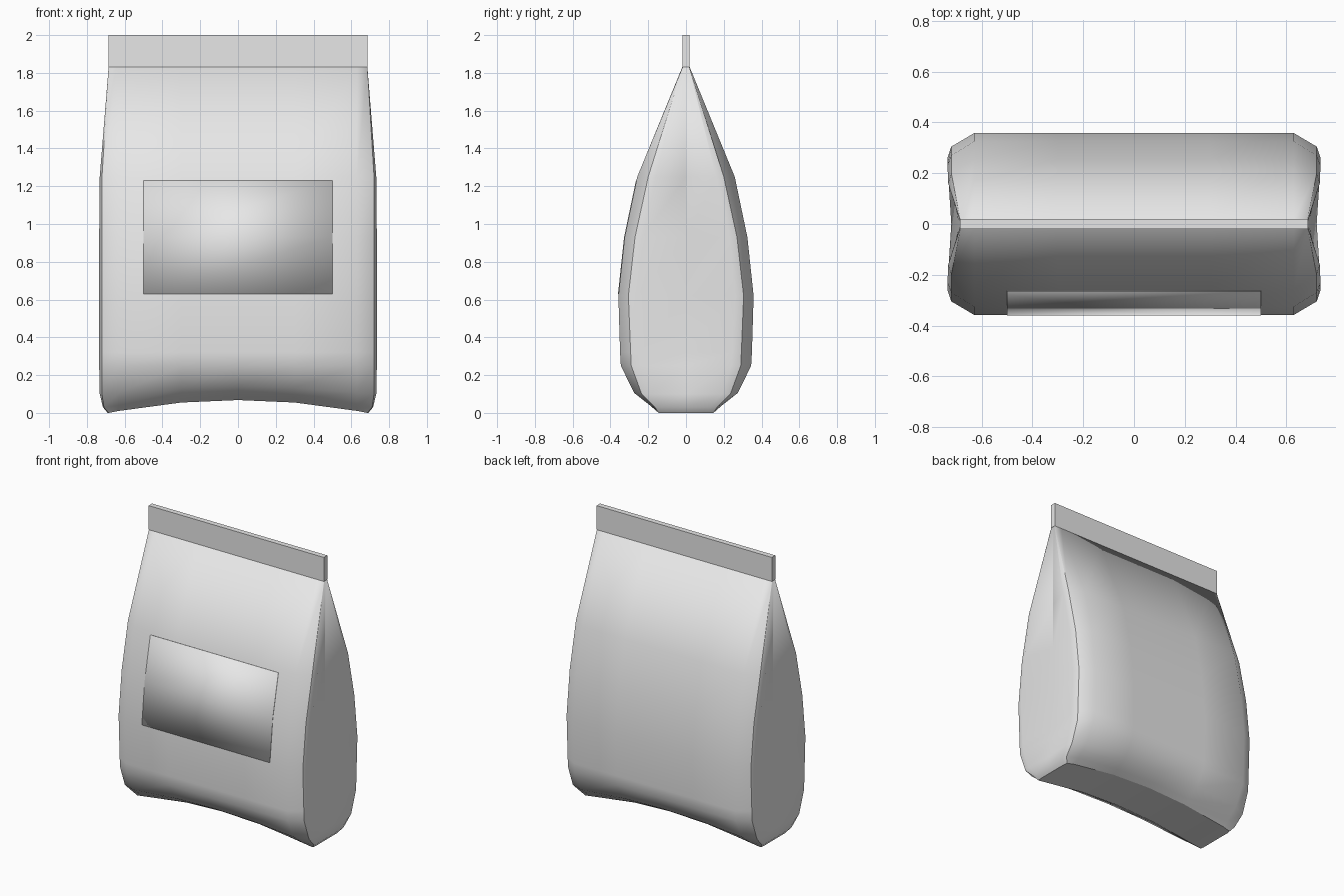
import bpy, bmesh

if "Cube" in bpy.data.objects:
    bpy.data.objects.remove(bpy.data.objects["Cube"], do_unlink=True)

grey = bpy.data.materials.new("plain_grey")
grey.use_nodes = True
colour = (0.8, 0.8, 0.8, 1)
grey.diffuse_color = colour
grey.node_tree.nodes["Principled BSDF"].inputs["Base Color"].default_value = colour


def finish(name, bm):
    bmesh.ops.recalc_face_normals(bm, faces=bm.faces)
    mesh = bpy.data.meshes.new(name)
    bm.to_mesh(mesh)
    bm.free()
    mesh.materials.append(grey)
    obj = bpy.data.objects.new(name, mesh)
    bpy.context.collection.objects.link(obj)
    return obj


# Bag sections: height, face depth, crease (x, y), side (x, y), fold x
SECTIONS = [
    (0.00, 0.15, 0.685, 0.145, 0.69, 0.12, 0.69),
    (0.03, 0.19, 0.71, 0.165, 0.715, 0.13, 0.715),
    (0.10, 0.275, 0.72, 0.235, 0.732, 0.19, 0.72),
    (0.25, 0.345, 0.72, 0.29, 0.735, 0.24, 0.69),
    (0.32, 0.349, 0.72, 0.293, 0.735, 0.245, 0.682),
    (0.62, 0.358, 0.72, 0.305, 0.735, 0.26, 0.682),
    (0.93, 0.325, 0.72, 0.27, 0.735, 0.23, 0.682),
    (1.25, 0.258, 0.72, 0.20, 0.732, 0.16, 0.682),
    (1.83, 0.02, 0.684, 0.018, 0.685, 0.015, 0.682),
]
FACE_X = 0.63


def section_ring(section):
    """Mirror a quarter outline into a full ring with an arched base."""
    z, d, cx, cy, sx, sy, fold = section
    quarter = [(0, d), (0.3, d), (FACE_X, d), (cx, cy), (sx, sy), (fold, 0)]
    right = [(x, -y) for x, y in quarter] + [(x, y) for x, y in quarter[-2::-1]]
    left = [(-x, y) for x, y in right[-2:0:-1]]
    fade = max(0, 1 - z / 0.25)
    return [(x, y, z + 0.068 * fade * max(0, 1 - (x / 0.685) ** 2))
            for x, y in right + left]


# Bag body, lofted through the sections
bm = bmesh.new()
rings = [[bm.verts.new(p) for p in section_ring(s)] for s in SECTIONS]
n = len(rings[0])
half = n // 2
for low, high in zip(rings, rings[1:]):
    for i in range(n):
        j = (i + 1) % n
        bm.faces.new((low[i], low[j], high[j], high[i]))

# Arched base, joining front points to back points
base = rings[0]
for side in (1, -1):
    for i in range(half // 2):
        loop = [base[side * i], base[side * (i + 1)],
                base[side * (half - i - 1)], base[side * (half - i)]]
        bm.faces.new(list(dict.fromkeys(loop)))
bm.faces.new(rings[-1])

# Sharp creases beside the gussets and in the upper side fold
for f in bm.faces:
    f.smooth = True
for row, (low, high) in enumerate(zip(rings, rings[1:])):
    for i in (3, half - 3, half + 3, n - 3):
        bm.edges.get((low[i], high[i])).smooth = False
    if SECTIONS[row][0] > 0.9:
        for i in (half // 2, n - half // 2):
            bm.edges.get((low[i], high[i])).smooth = False
for i in range(n):
    bm.edges.get((base[i], base[(i + 1) % n])).smooth = False
finish("bag_body", bm)

# Flat top seal
bm = bmesh.new()
bmesh.ops.create_cube(bm, size=1)
for v in bm.verts:
    v.co.x *= 1.37
    v.co.y *= 0.038
    v.co.z = 1.915 + v.co.z * 0.17
finish("top_seal", bm)


def face_depth(z):
    for a, b in zip(SECTIONS, SECTIONS[1:]):
        if a[0] <= z <= b[0]:
            return a[1] + (b[1] - a[1]) * (z - a[0]) / (b[0] - a[0])


# Thin blank label following the front face
bm = bmesh.new()
columns = []
for x in (-0.5, 0.5):
    columns.append([bm.verts.new((x, -face_depth(z) - 0.003, z))
                    for z in (0.63, 0.93, 1.23)])
for i in range(2):
    a, b = columns
    bm.faces.new((a[i], b[i], b[i + 1], a[i + 1])).smooth = True
label = finish("front_label", bm)
solid = label.modifiers.new("thickness", "SOLIDIFY")
solid.thickness = 0.004
